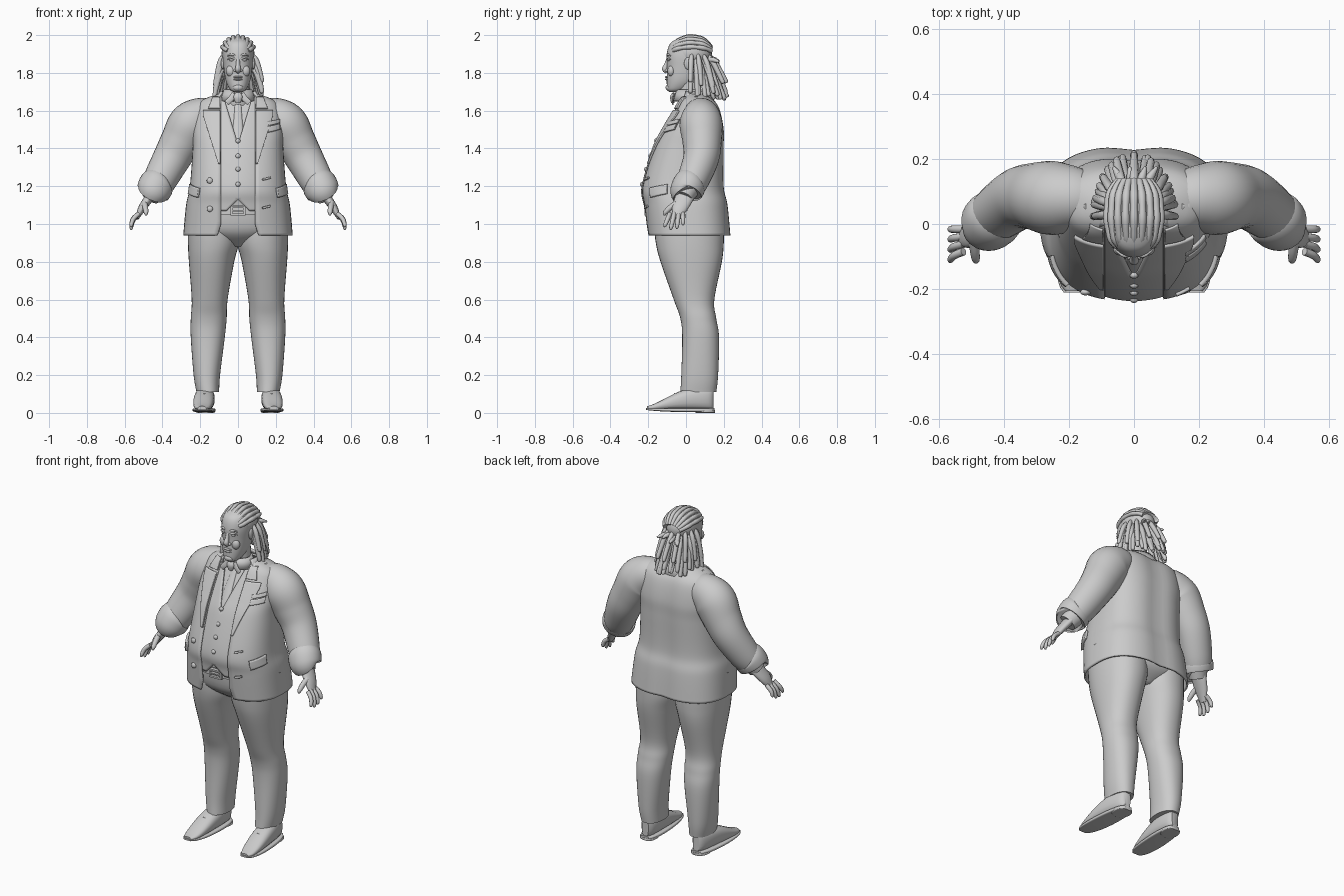
import bpy, bmesh, math, random
from math import sin, cos, pi
from mathutils import Vector, Matrix

random.seed(4)
default_cube = bpy.data.objects.get("Cube")
if default_cube:
    bpy.data.objects.remove(default_cube)

GREY = (0.6, 0.6, 0.6, 1)
material = bpy.data.materials.new("light grey")
material.use_nodes = True
material.diffuse_color = GREY
material.node_tree.nodes["Principled BSDF"].inputs["Base Color"].default_value = GREY


def finish(name, mesh_data, mirror=False, thickness=0):
    bmesh.ops.recalc_face_normals(mesh_data, faces=mesh_data.faces)
    mesh = bpy.data.meshes.new(name)
    mesh_data.to_mesh(mesh)
    mesh_data.free()
    mesh.materials.append(material)
    mesh.shade_smooth()
    mesh.set_sharp_from_angle(angle=math.radians(50))
    part = bpy.data.objects.new(name, mesh)
    bpy.context.collection.objects.link(part)
    if mirror:
        part.modifiers.new("Mirror", "MIRROR")
    if thickness:
        solidify = part.modifiers.new("Solidify", "SOLIDIFY")
        solidify.thickness, solidify.offset = thickness, 0


def spline(rows, steps=6):
    """Smooth resampling of a list of equal-length tuples."""
    result = []
    for i in range(len(rows) - 1):
        before, start, end, after = (rows[max(0, min(len(rows) - 1, i + k))] for k in (-1, 0, 1, 2))
        for step in range(steps):
            t = step / steps
            result.append(tuple(q + t / 2 * (r - p + t * (2 * p - 5 * q + 4 * r - s + t * (3 * (q - r) + s - p)))
                                for p, q, r, s in zip(before, start, end, after)))
    return result + [rows[-1]]


def loft(name, rings, closed=True, **options):
    mesh_data = bmesh.new()
    loops = [[mesh_data.verts.new(point) for point in ring] for ring in rings]
    count = len(loops[0])
    for lower, upper in zip(loops, loops[1:]):
        for i in range(count if closed else count - 1):
            j = (i + 1) % count
            mesh_data.faces.new((lower[i], lower[j], upper[j], upper[i]))
    if closed:
        mesh_data.faces.new(loops[0])
        mesh_data.faces.new(loops[-1])
    finish(name, mesh_data, **options)


def power(value, exponent):
    return math.copysign(abs(value) ** exponent, value)


def circle(count, exponent=1):
    angles = [2 * pi * i / count for i in range(count)]
    return [(power(cos(a), exponent), power(sin(a), exponent)) for a in angles]


def tube(name, path, radii, flat=1, segments=16, reference=(1, 0, 0), **options):
    """Round tube along a smooth path; flat widens it along one axis."""
    rows = spline([(*point, radius) for point, radius in zip(path, radii)])
    points = [Vector(row[:3]) for row in rows]
    rings = []
    for i, point in enumerate(points):
        along = (points[min(i + 1, len(points) - 1)] - points[max(i - 1, 0)]).normalized()
        across = Vector(reference).cross(along).normalized()
        side = along.cross(across)
        rings.append([point + (across * u + side * v * flat) * rows[i][3] for u, v in circle(segments)])
    loft(name, rings, **options)


def stack(name, rows, exponent=.9, **options):
    """Rows hold height, centre, half width, front and back."""
    loft(name, [[(centre + half * u, (front + back) / 2 + (back - front) / 2 * v, z)
                 for u, v in circle(36, exponent)] for z, centre, half, front, back in spline(rows)], **options)


def ball(name, place, radii, mirror=False):
    mesh_data = bmesh.new()
    bmesh.ops.create_uvsphere(mesh_data, u_segments=24, v_segments=14, radius=1,
                              matrix=Matrix.Translation(place) @ Matrix.Diagonal((*radii, 1)))
    finish(name, mesh_data, mirror)


def box(name, place, size):
    mesh_data = bmesh.new()
    bmesh.ops.create_cube(mesh_data, size=1, matrix=Matrix.Translation(place) @ Matrix.Diagonal((*size, 1)))
    finish(name, mesh_data)


# Torso profile: height, half width, front, back
TORSO = spline([(.94, .285, -.2, .235), (1.1, .27, -.22, .22), (1.2, .25, -.23, .2), (1.4, .235, -.17, .2),
                (1.5, .235, -.12, .2), (1.6, .22, -.06, .18), (1.65, .19, -.03, .15), (1.69, .09, 0, .09)], 12)


def section(z):
    for lower, upper in zip(TORSO, TORSO[1:]):
        if z <= upper[0]:
            blend = max(0, (z - lower[0]) / (upper[0] - lower[0]))
            return [a + blend * (b - a) for a, b in zip(lower, upper)]
    return TORSO[-1]


def skin(turn, z, offset=0, exponent=.75):
    """Point on the torso, turning from the front round to the back."""
    _, half, front, back = section(z)
    x = (half + offset) * max(0, sin(turn)) ** exponent
    y = (front + back) / 2 - ((back - front) / 2 + offset) * power(cos(turn), exponent)
    spine = .012 * math.exp(-(x / .06) ** 2) if turn > 2 else 0
    return Vector((x, y - spine, z))


def turn_at(x, z, exponent=.75):
    return math.asin(min(1, max(0, x) / section(z)[1]) ** (1 / exponent))


def patch(name, bottom, top, start, end, offset=.01, thickness=.01, exponent=.75, rows=30, slant=0, mirror=True):
    """Shell laid over the torso; start and end are turns or functions of height."""
    columns, rings = 30, []
    for i in range(rows + 1):
        z = bottom + (top - bottom) * i / rows
        first, last = (edge(z) if callable(edge) else edge for edge in (start, end))
        rings.append([skin(first + (last - first) * j / columns, z + slant * j / columns, offset, exponent)
                      for j in range(columns + 1)])
    loft(name, rings, closed=False, mirror=mirror, thickness=thickness)


# Jacket, waistcoat and shirt as open shells
def jacket_edge(z):
    return turn_at(.09 + max(0, 1 - z) * .3, z)


def waistcoat_edge(z):
    return turn_at(max(0, .3 * (z - 1.42), 1.13 - z), z, 1)


patch("jacket", .94, 1.69, jacket_edge, pi, offset=0, rows=60)
patch("waistcoat", 1.07, 1.67, waistcoat_edge, 2, offset=0, exponent=1, rows=50)
patch("shirt", 1.3, 1.69, 0, 2, offset=-.015, thickness=.004, exponent=1)


# Lapels with a notch, and collars round the neck
def lapel_edge(z):
    return turn_at(min(.1 + .3 * (z - 1.32), .175), z)


def collar_edge(z):
    return turn_at(.15 - .4 * (z - 1.61), z)


patch("lapels", 1.32, 1.6, jacket_edge, lapel_edge)
patch("collar_lapels", 1.61, 1.67, jacket_edge, collar_edge)


def collar(name, opening, centre, rings):
    turns = [opening + (2 * pi - 2 * opening) * i / 30 for i in range(31)]
    loft(name, [[(radius * sin(t), centre - radius * .85 * cos(t), z) for t in turns] for z, radius in rings],
         closed=False, thickness=.01)


collar("jacket_collar", 1.1, .035, [(1.64, .14), (1.68, .105), (1.7, .09)])
collar("shirt_collar", .25, .01, [(1.65, .09), (1.71, .07)])
tube("collar_wings", [(.02, -.065, 1.69), (.04, -.07, 1.66), (.06, -.07, 1.64)], [.005] * 3, flat=3, mirror=True)

# Tie
tube("tie_knot", [(0, -.06, 1.69), (0, -.07, 1.67), (0, -.07, 1.64)], [.012, .014, .008], flat=1.7)
tie_heights = (1.65, 1.57, 1.5, 1.4)
tube("tie_blade", [skin(0, z, -.01, 1) for z in tie_heights], [.005, .007, .009, .01], flat=3)

# Buttons, buttonholes and pockets
for z in (1.44, 1.36, 1.29, 1.21):
    ball("waistcoat_button", skin(0, z, .005, 1), (.013, .01, .013))
for z in (1.23, 1.08):
    x, y, _ = skin(turn_at(.145, z), z, .008)
    ball("jacket_button", (-x, y, z), (.016, .01, .016))
    patch("buttonhole", z, z + .01, turn_at(.125, z), turn_at(.165, z), rows=2, slant=.01, mirror=False)
patch("pocket_flaps", 1.14, 1.19, .8, 1.3, thickness=.015, rows=6, slant=.02)
for name, bottom, top in (("breast_pocket", 1.485, 1.515), ("pocket_square", 1.52, 1.54)):
    patch(name, bottom, top, turn_at(.15, top), turn_at(.21, top), rows=4, slant=.015, mirror=False)

# Trousers, belt and buckle
stack("trouser_legs", [(.11, .16, .06, -.03, .16), (.2, .165, .07, -.025, .17), (.4, .16, .09, -.02, .175),
                       (.5, .155, .095, -.03, .16), (.6, .15, .095, -.065, .15), (.8, .14, .12, -.135, .19),
                       (.9, .13, .135, -.16, .2), (1, .13, .135, -.17, .2)], mirror=True)
stack("trouser_seat", [(.88, 0, .05, -.08, .12), (.96, 0, .25, -.175, .2), (1.1, 0, .24, -.2, .18)])
stack("belt", [(z, 0, .25, -.205, .19) for z in (1.05, 1.09)])
for side in (-1, 1):
    box("buckle_bar", (0, -.21, 1.07 + .02 * side), (.08, .02, .01))
    box("buckle_side", (.035 * side, -.21, 1.07), (.01, .02, .05))
box("buckle_pin", (0, -.21, 1.07), (.06, .02, .007))

# Sleeves and cuffs
sleeve = dict(flat=.95, segments=28, reference=(0, 1, 0), mirror=True)
tube("sleeves", [(.13, .075, 1.57), (.19, .08, 1.565), (.25, .08, 1.525), (.3, .085, 1.44), (.35, .08, 1.35),
                 (.41, .04, 1.24), (.445, .01, 1.18)], [.085, .105, .12, .11, .1, .09, .08], **sleeve)
tube("sleeve_cuffs", [(.42, .03, 1.22), (.43, .02, 1.21), (.45, 0, 1.17), (.455, 0, 1.16)],
     [.08, .093, .09, .075], **sleeve)
tube("shirt_cuffs", [(.44, .01, 1.18), (.465, -.01, 1.14)], [.06, .05], **sleeve)
for i in range(3):
    ball("sleeve_buttons", (.42 - i * .01, .11 + i * .01, 1.22 + i * .025), [.01] * 3, mirror=True)

# Hands
tube("palms", [(.455, 0, 1.16), (.48, -.015, 1.125), (.51, -.035, 1.08), (.535, -.05, 1.03)],
     [.025, .024, .02, .01], flat=2, reference=(0, 1, 0), mirror=True)
for i, length in enumerate((.07, .085, .08, .06)):
    y = -.085 + .023 * i
    path = [(.525 + .04 * sin(2 * f), y - .03 * f * (1 - i / 3), 1.055 - length * f) for f in (0, .4, .85, 1)]
    tube("fingers", path, [.012, .012, .01, .004], segments=10, mirror=True)
tube("thumbs", [(.495, -.05, 1.11), (.49, -.085, 1.085), (.487, -.11, 1.06), (.487, -.115, 1.045)],
     [.016, .015, .012, .004], segments=10, mirror=True)


# Shoes: width and height follow rules along the length
def shoe(name, start, end, widen, exponent, height):
    rings = []
    for i in range(25):
        along = .01 + .98 * i / 24
        y = start + (end - start) * along
        half = .055 * (4 * along * (1 - along)) ** .3 + widen
        top = height(along)
        rings.append([(.178 - y * .06 + half * u, y, top[0] + (top[1] - top[0]) * (v + 1) / 2)
                      for u, v in circle(24, exponent)])
    loft(name, rings, mirror=True)


shoe("shoe_uppers", -.21, .15, 0, .8, lambda s: (.015, .035 + .1 * sin(pi / 2 * min(1, s * 1.3)) ** 1.4))
shoe("shoe_soles", -.215, .155, .004, .4, lambda s: (.012 * (1 - s) ** 4 + .004, .025))
shoe("shoe_heels", .05, .155, -.005, .4, lambda s: (0, .015))
for y in (-.035, -.06):
    tube("shoe_laces", [(.155, y, .1 + y / 3), (.18, y, .12 + y / 3), (.21, y, .1 + y / 3)], [.005] * 3,
         reference=(0, 1, 0), segments=8, mirror=True)

# Head and face
tube("neck", [(0, .035, 1.62), (0, .02, 1.7), (0, .015, 1.78)], [.07, .063, .06])
stack("head", [(1.7, 0, .025, -.09, -.03), (1.715, 0, .045, -.1, .01), (1.76, 0, .065, -.102, .07),
               (1.83, 0, .076, -.1, .105), (1.9, 0, .08, -.102, .12), (1.96, 0, .067, -.08, .1),
               (1.99, 0, .02, -.02, .05)])
tube("nose", [(0, -.094, 1.875), (0, -.104, 1.845), (0, -.112, 1.82), (0, -.1, 1.803)], [.009, .011, .015, .009])
ball("nostrils", (.014, -.1, 1.813), (.009, .011, .008), mirror=True)
for z in (1.778, 1.766):
    ball("lip", (0, -.099, z), (.025, .012, .006))
ball("chin", (0, -.09, 1.722), (.028, .018, .018))
ball("cheeks", (.038, -.078, 1.81), (.026, .02, .03), mirror=True)
ball("eyes", (.032, -.09, 1.868), (.014, .01, .007), mirror=True)
for name, z in (("eyelids", 1.872), ("brows", 1.89)):
    tube(name, [(.014, -.098, z), (.032, -.097, z + .008), (.055, -.082, z)], [.004, .006, .003], segments=8, mirror=True)
ball("ears", (.08, .01, 1.85), (.01, .02, .032), mirror=True)

# Hair: scalp, braided rows and hanging locks
ball("scalp", (0, .03, 1.905), (.087, .108, .088))
for i in range(-4, 5):
    lean, path = i * .3, []
    for k in range(8):
        arc = .42 + k * .34
        path.append((.088 * sin(lean) * sin(arc) ** .5, .03 - .108 * cos(arc), 1.905 + .088 * cos(lean) * sin(arc)))
    tube("braid", path, [.011, .013] * 4, segments=8)
for count, top, drop in ((13, 1.87, .2), (11, 1.83, .16), (9, 1.9, .17)):
    for i in range(count):
        around = (i / (count - 1) - .5) * 3.4
        reach, length = random.uniform(.95, 1.12), drop * random.uniform(.85, 1.1)
        path = []
        for f in (0, .25, .65, .95, 1):
            spread = .075 + .05 * reach * f ** .6
            back = spread + .05 * f * max(0, cos(around))
            path.append((spread * sin(around), .04 + back * cos(around), top - length * f))
        tube("lock", path, [.009, .014, .013, .011, .004], segments=8)
for x in (-.045, -.01, .025, .05):
    z = 1.85 + random.uniform(-.01, .02)
    tube("tied_end", [(x * .6, .11, 1.87), (x, .145, z + .01), (x * 1.4, .175, z)], [.012, .013, .005], segments=8)
